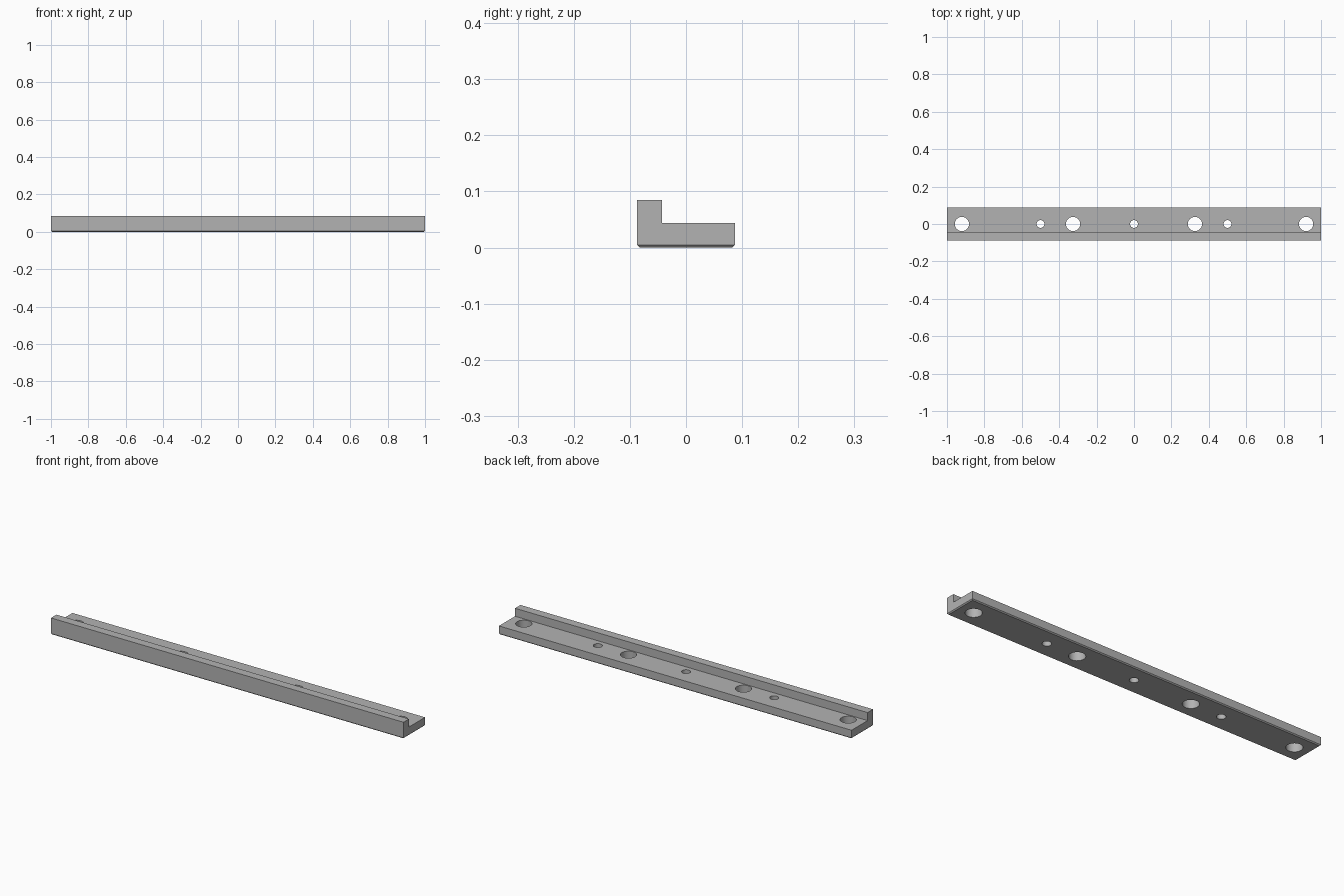
import bpy, bmesh, math

cube = bpy.data.objects.get("Cube")
if cube:
    bpy.data.objects.remove(cube, do_unlink=True)

steel = bpy.data.materials.new("grey_metal")
steel.use_nodes = True
colour = (0.45, 0.45, 0.45, 1)
steel.diffuse_color = colour
steel.node_tree.nodes["Principled BSDF"].inputs["Base Color"].default_value = colour

HALF_LENGTH, HALF_WIDTH = 1.0, 0.087
LIP_Y, BASE_Z, TOP_Z, CHAMFER = -0.043, 0.044, 0.085, 0.005


def add_object(name, bm):
    mesh = bpy.data.meshes.new(name)
    bm.to_mesh(mesh)
    bm.free()
    mesh.materials.append(steel)
    obj = bpy.data.objects.new(name, mesh)
    bpy.context.collection.objects.link(obj)
    return obj


# L-shaped profile extruded along the rail
profile = [(-HALF_WIDTH, 0), (HALF_WIDTH, 0), (HALF_WIDTH, BASE_Z),
           (LIP_Y, BASE_Z), (LIP_Y, TOP_Z), (-HALF_WIDTH, TOP_Z)]
bm = bmesh.new()
end = bm.faces.new([bm.verts.new((-HALF_LENGTH, y, z)) for y, z in profile])
swept = bmesh.ops.extrude_face_region(bm, geom=[end])["geom"]
bmesh.ops.translate(bm, vec=(2 * HALF_LENGTH, 0, 0),
                    verts=[v for v in swept if isinstance(v, bmesh.types.BMVert)])
bmesh.ops.recalc_face_normals(bm, faces=bm.faces)

# Small chamfer around the underside
bottom = [e for e in bm.edges if all(v.co.z < 0.001 for v in e.verts)]
bmesh.ops.bevel(bm, geom=bottom, offset=CHAMFER, segments=1, affect='EDGES')
rail = add_object("rail", bm)

# Through holes: four large mounting holes and three small ones
holes = [(x, 0.038) for x in (-0.92, -0.326, 0.326, 0.92)]
holes += [(x, 0.021) for x in (-0.5, 0, 0.5)]
bm = bmesh.new()
for x, radius in holes:
    made = bmesh.ops.create_cone(bm, cap_ends=True, segments=48, radius1=radius,
                                 radius2=radius, depth=0.4)
    bmesh.ops.translate(bm, vec=(x, 0, 0), verts=made["verts"])
cutter = add_object("hole_cutter", bm)
cutter.hide_render = True

cut = rail.modifiers.new("holes", 'BOOLEAN')
cut.operation = 'DIFFERENCE'
cut.solver = 'EXACT'
cut.object = cutter

# Apply the cut and smooth only the hole walls
bpy.ops.object.select_all(action='DESELECT')
rail.select_set(True)
bpy.context.view_layer.objects.active = rail
bpy.ops.object.modifier_apply(modifier=cut.name)
bpy.data.objects.remove(cutter, do_unlink=True)
bpy.ops.object.shade_smooth_by_angle(angle=math.radians(30))
